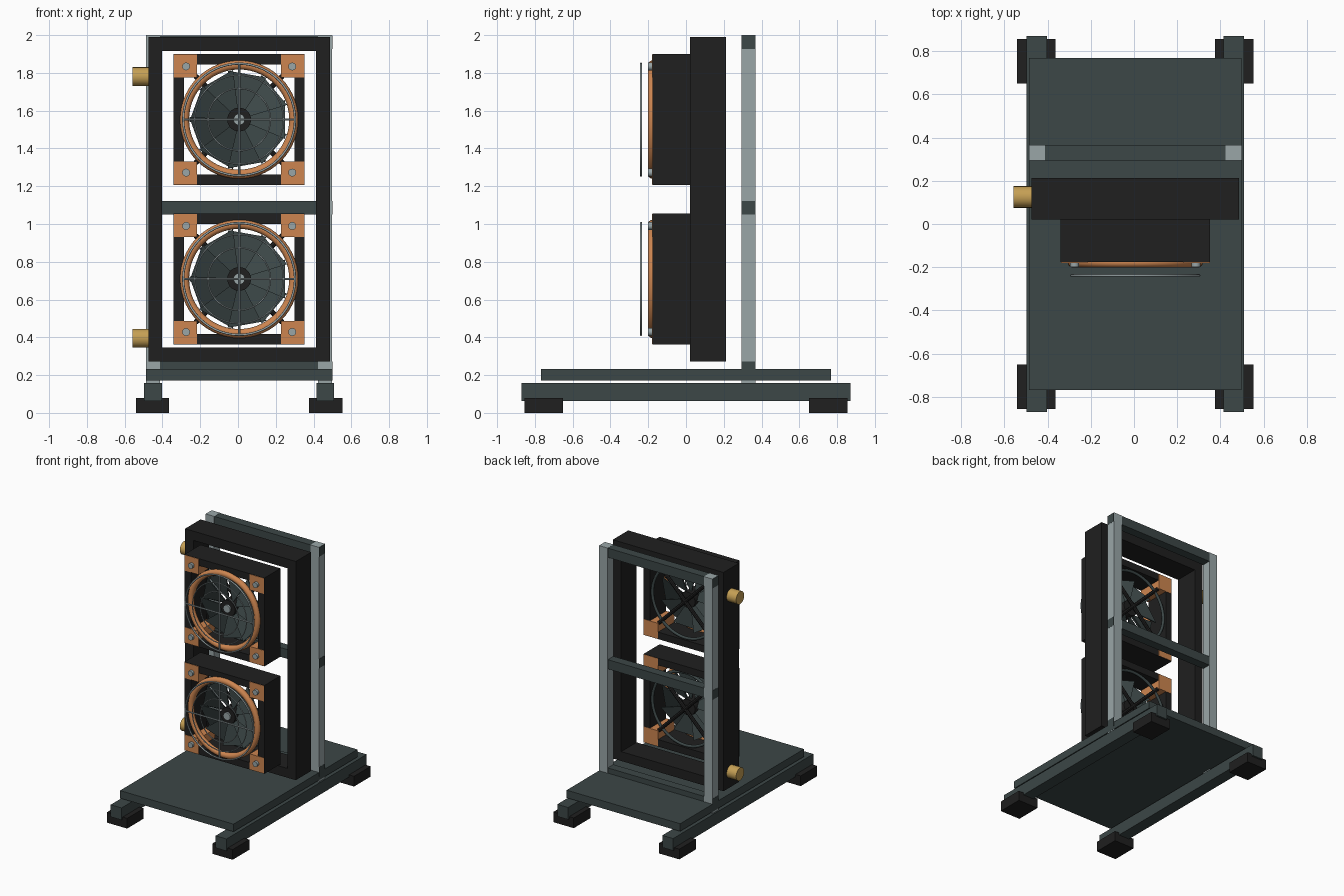
import bpy, bmesh, math
from mathutils import Matrix, Vector

cube = bpy.data.objects.get("Cube")
if cube:
    bpy.data.objects.remove(cube, do_unlink=True)

CX = 0.006  # centre line of the stand


def material(name, r, g, b):
    m = bpy.data.materials.new(name)
    m.use_nodes = True
    m.diffuse_color = (r, g, b, 1)
    node = next(n for n in m.node_tree.nodes if n.type == 'BSDF_PRINCIPLED')
    node.inputs["Base Color"].default_value = (r, g, b, 1)
    return m


slate = material("slate_paint", 0.045, 0.063, 0.063)
black = material("black_paint", 0.014, 0.014, 0.014)
copper = material("copper", 0.61, 0.235, 0.08)
brass = material("brass", 0.56, 0.35, 0.09)
steel = material("steel", 0.32, 0.38, 0.39)


def finish(bm, name, mat, smooth=False):
    bmesh.ops.recalc_face_normals(bm, faces=bm.faces)
    me = bpy.data.meshes.new(name)
    bm.to_mesh(me)
    bm.free()
    me.materials.append(mat)
    ob = bpy.data.objects.new(name, me)
    bpy.context.collection.objects.link(ob)
    if smooth:
        bpy.ops.object.select_all(action='DESELECT')
        ob.select_set(True)
        bpy.context.view_layer.objects.active = ob
        bpy.ops.object.shade_smooth_by_angle(angle=math.radians(35))
    return ob


def box(name, mat, x, y, z):
    """Box from (low, high) ranges, x measured from the centre line."""
    bm = bmesh.new()
    size = [r[1] - r[0] for r in (x, y, z)]
    mid = Vector([sum(r) / 2 for r in (x, y, z)]) + Vector((CX, 0, 0))
    bmesh.ops.create_cube(bm, size=1, matrix=Matrix.Translation(mid) @ Matrix.Diagonal((*size, 1)))
    return finish(bm, name, mat)


def rod(name, mat, a, b, radius, sides=16):
    a, b = Vector(a), Vector(b)
    d = b - a
    bm = bmesh.new()
    rot = d.to_track_quat('Z', 'Y').to_matrix().to_4x4()
    bmesh.ops.create_cone(bm, cap_ends=True, segments=sides, radius1=radius, radius2=radius,
                          depth=d.length, matrix=Matrix.Translation((a + b) / 2) @ rot)
    return finish(bm, name, mat, True)


def ring(name, mat, y, z, major, minor, sides=10):
    bpy.ops.mesh.primitive_torus_add(location=(CX, y, z), rotation=(math.pi / 2, 0, 0),
                                     major_radius=major, minor_radius=minor,
                                     major_segments=56, minor_segments=sides)
    ob = bpy.context.object
    ob.name = name
    ob.data.materials.append(mat)
    bpy.ops.object.shade_smooth_by_angle(angle=math.radians(60))


def open_frame(name, mat, half_x, y, z, wall):
    """Rectangular frame with an open middle."""
    bm = bmesh.new()
    outer = [(-half_x, z[0]), (half_x, z[0]), (half_x, z[1]), (-half_x, z[1])]
    inner = [(math.copysign(half_x - wall, px), z[0] + wall if pz == z[0] else z[1] - wall)
             for px, pz in outer]
    loops = [[bm.verts.new((CX + px, py, pz)) for px, pz in pts]
             for pts, py in ((outer, y[0]), (inner, y[0]), (inner, y[1]), (outer, y[1]))]
    for k in range(4):
        la, lb = loops[k], loops[(k + 1) % 4]
        for i in range(4):
            j = (i + 1) % 4
            bm.faces.new((la[i], la[j], lb[j], lb[i]))
    return finish(bm, name, mat)


def fan_blades(name, z, count=9):
    """Pitched, overlapping blades with straight tips."""
    bm = bmesh.new()
    half = math.radians(23)
    for k in range(count):
        mid = 2 * math.pi * k / count
        corners = []
        for r, side in ((0.05, -1), (0.265, -1), (0.265, 1), (0.05, 1)):
            a = mid + side * half
            corners.append((CX + r * math.cos(a), -0.09 + side * 0.025, z + r * math.sin(a)))
        front = [bm.verts.new(c) for c in corners]
        back = [bm.verts.new((c[0], c[1] + 0.008, c[2])) for c in corners]
        bm.faces.new(front)
        bm.faces.new(back[::-1])
        for i in range(4):
            j = (i + 1) % 4
            bm.faces.new((front[i], back[i], back[j], front[j]))
    finish(bm, name, slate)


# Base: feet, rails and deck
for s, side in ((-1, "right"), (1, "left")):
    def span(a, b):
        return tuple(sorted((s * a, s * b)))
    for t, end in ((-1, "front"), (1, "back")):
        box(f"{end}_{side}_foot", black, span(0.37, 0.547), tuple(sorted((t * 0.65, t * 0.856))), (0, 0.08))
    box(f"{side}_rail", slate, span(0.409, 0.503), (-0.87, 0.87), (0.062, 0.157))
    box(f"{side}_post", steel, span(0.418, 0.492), (0.293, 0.367), (0.157, 2.0))
box("deck", slate, (-0.493, 0.493), (-0.768, 0.768), (0.172, 0.232))

# Crossbars between the posts
for label, z in (("lower", 0.2), ("middle", 1.05), ("upper", 1.926)):
    box(f"{label}_crossbar", slate, (-0.4935, 0.4935), (0.295, 0.365), (z, z + 0.073))

# Main frame with pipe fittings
open_frame("main_frame", black, 0.481, (0.022, 0.213), (0.272, 1.99), 0.073)
for label, z in (("lower", 0.395), ("upper", 1.78)):
    rod(f"{label}_pipe_fitting", brass, (-0.558, 0.125, z), (-0.46, 0.125, z), 0.05, 24)

# Two fan units
for label, z in (("lower", 0.709), ("upper", 1.553)):
    H = 0.347
    open_frame(f"{label}_shroud", black, H, (-0.177, 0.022), (z - H, z + H), 0.055)
    for sx in (-1, 1):
        for sz in (-1, 1):
            box(f"{label}_corner_block", copper, tuple(sorted((sx * 0.222, sx * (H - 0.002)))),
                (-0.18, 0.024), tuple(sorted((z + sz * 0.222, z + sz * (H - 0.002)))))
            px, pz = CX + sx * 0.281, z + sz * 0.281
            rod(f"{label}_bolt", steel, (px, -0.2, pz), (px, -0.175, pz), 0.021, 12)
    ring(f"{label}_copper_ring", copper, -0.178, z, 0.289, 0.024, 14)

    # Rotor
    fan_blades(f"{label}_blades", z)
    rod(f"{label}_hub", black, (CX, -0.135, z), (CX, -0.03, z), 0.063, 28)
    rod(f"{label}_hub_cap", steel, (CX, -0.15, z), (CX, -0.13, z), 0.03, 20)

    # Rear support
    ring(f"{label}_rear_ring", slate, 0.0, z, 0.285, 0.011)
    for s in (-1, 1):
        rod(f"{label}_rear_strut", black, (CX - 0.23, 0.0, z - s * 0.23),
            (CX + 0.23, 0.0, z + s * 0.23), 0.014, 8)

    # Front wire guard
    for r in (0.165, 0.235, 0.296):
        ring(f"{label}_guard_ring", steel, -0.238, z, r, 0.006 if r > 0.25 else 0.004, 8)
    rod(f"{label}_guard_bar", steel, (CX - 0.296, -0.238, z), (CX + 0.296, -0.238, z), 0.006, 8)
    rod(f"{label}_guard_bar", steel, (CX, -0.238, z - 0.296), (CX, -0.238, z + 0.296), 0.006, 8)
